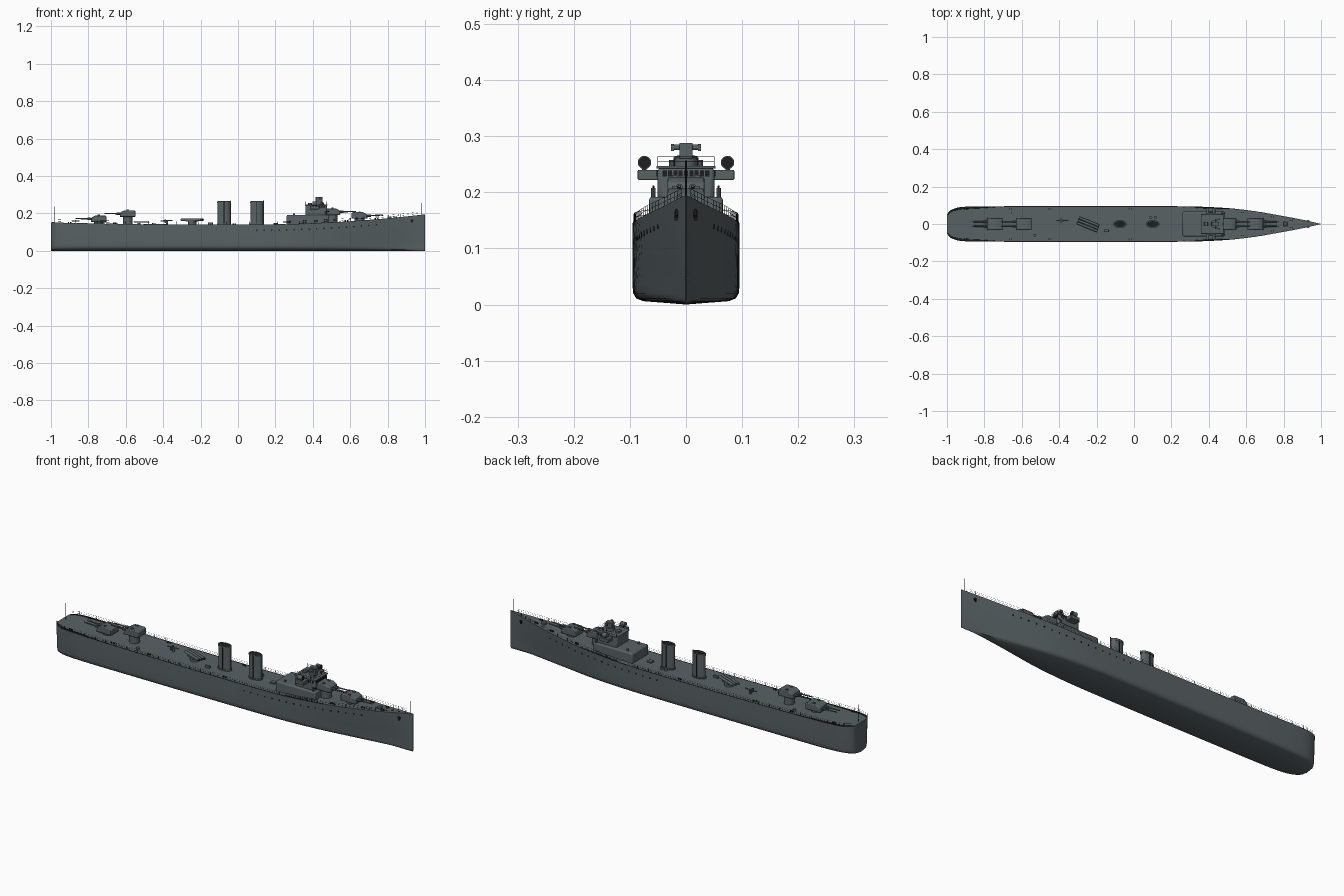
import bpy, bmesh, math
from mathutils import Vector, Matrix

cube = bpy.data.objects.get("Cube")
if cube:
    bpy.data.objects.remove(cube, do_unlink=True)


def material(name, rgb):
    m = bpy.data.materials.new(name)
    m.use_nodes = True
    m.diffuse_color = (*rgb, 1)
    m.node_tree.nodes["Principled BSDF"].inputs["Base Color"].default_value = (*rgb, 1)
    return m


GREY = material("warship grey", (0.10, 0.122, 0.13))
DARK = material("near black", (0.012, 0.013, 0.014))


def finish(name, bm, mat, bevel=0, angle=35):
    bmesh.ops.recalc_face_normals(bm, faces=bm.faces)
    me = bpy.data.meshes.new(name)
    bm.to_mesh(me)
    bm.free()
    me.materials.append(mat)
    me.shade_smooth()
    me.set_sharp_from_angle(angle=math.radians(angle))
    ob = bpy.data.objects.new(name, me)
    bpy.context.collection.objects.link(ob)
    if bevel:
        mod = ob.modifiers.new("Bevel", "BEVEL")
        mod.width, mod.segments = bevel, 2
    return ob


def box(name, x, y, z, mat=GREY, bevel=0, turn=0):
    """Box from (min, max) ranges on each axis, turned about its own centre."""
    bm = bmesh.new()
    size = [r[1] - r[0] for r in (x, y, z)]
    mid = Vector([(r[0] + r[1]) / 2 for r in (x, y, z)])
    bmesh.ops.create_cube(bm, size=1, matrix=Matrix.Translation(mid)
                          @ Matrix.Rotation(turn, 4, "Z") @ Matrix.Diagonal((*size, 1)))
    return finish(name, bm, mat, bevel)


def rod(name, a, b, r, mat=GREY, sides=12, tip=None, flat=1):
    """Cylinder or cone from a to b; flat squashes it across y."""
    a, b = Vector(a), Vector(b)
    bm = bmesh.new()
    rot = (b - a).to_track_quat("Z", "Y").to_matrix().to_4x4()
    bmesh.ops.create_cone(bm, cap_ends=True, segments=sides, radius1=r,
                          radius2=r if tip is None else tip, depth=(b - a).length,
                          matrix=Matrix.Translation((a + b) / 2) @ rot @ Matrix.Diagonal((1, flat, 1, 1)))
    return finish(name, bm, mat)


def wires(name, paths, r, mat=DARK):
    cu = bpy.data.curves.new(name, "CURVE")
    cu.dimensions = "3D"
    cu.bevel_depth, cu.bevel_resolution = r, 0
    for path in paths:
        sp = cu.splines.new("POLY")
        sp.points.add(len(path) - 1)
        for p, co in zip(sp.points, path):
            p.co = (*co, 1)
    cu.materials.append(mat)
    ob = bpy.data.objects.new(name, cu)
    bpy.context.collection.objects.link(ob)


# Hull lines: x, deck half width, lower half width, deck height
LINES = [(-1, .05, .045, .153), (-.99, .066, .06, .152), (-.97, .079, .074, .151),
         (-.93, .09, .086, .149), (-.84, .094, .093, .147), (-.5, .095, .095, .142),
         (0, .095, .095, .14), (.3, .094, .091, .143), (.5, .085, .076, .152),
         (.65, .068, .053, .162), (.8, .042, .027, .174), (.9, .023, .011, .184),
         (1, .0006, .0006, .195)]


def line(x):
    """Smoothed hull line values at x."""
    i = max(k for k in range(len(LINES) - 1) if LINES[k][0] <= x + 1e-9)
    p, q = LINES[i], LINES[i + 1]
    o, s = LINES[max(i - 1, 0)], LINES[min(i + 2, len(LINES) - 1)]
    h = q[0] - p[0]
    t = (x - p[0]) / h
    out = []
    for k in (1, 2, 3):
        m0 = (q[k] - o[k]) / (q[0] - o[0]) * h
        m1 = (s[k] - p[k]) / (s[0] - p[0]) * h
        out.append((2*t**3 - 3*t*t + 1) * p[k] + (t**3 - 2*t*t + t) * m0
                   + (3*t*t - 2*t**3) * q[k] + (t**3 - t*t) * m1)
    return out


def deck(x):
    return line(x)[2]


def side(x, z):
    """Hull half width on the upper side plating."""
    w, low, top = line(x)
    mid = low * .6 + w * .4
    return mid + (w - mid) * (z - .07) / (top - .07)


def section(x):
    w, low, top = line(x)
    return [(0, 0), (low * .8, .006), (low * .93, .011), (low * .985, .02),
            (low, .034), (low * .6 + w * .4, .07), (w, top)]


xs = [-1, -.995, -.99, -.98, -.97, -.95, -.93, -.89] + [-.84 + .04 * i for i in range(46)] + [1]
bm = bmesh.new()
rings = []
for x in xs:
    half = section(x)
    full = [(-y, z) for y, z in reversed(half[1:])] + half
    rings.append([bm.verts.new((x, y, z)) for y, z in full])
for a, b in zip(rings, rings[1:]):
    n = len(a)
    for j in range(n):
        bm.faces.new((a[j], a[(j + 1) % n], b[(j + 1) % n], b[j]))
bm.faces.new(rings[0])
bm.faces.new(rings[-1])
finish("hull", bm, GREY, angle=40)

# Deck edge strips and railings
for s, tag in ((1, "left"), (-1, "right")):
    for part, lo, hi, wide in (("stern", -.995, -.7, .012), ("bridge", .33, .55, .008), ("middle", -.7, .33, .002)):
        bm = bmesh.new()
        old = None
        for i in range(25):
            t = i / 24
            x = lo + (hi - lo) * t
            w, _, z = line(x)
            k = wide if part == "middle" else .002 + (wide - .002) * math.sin(math.pi * (.3 + .7 * t))
            new = [bm.verts.new((x, s * w, z + .0006)), bm.verts.new((x, s * (w - k), z + .0006))]
            if old:
                bm.faces.new((old[0], old[1], new[1], new[0]))
            old = new
        strip = finish(f"{tag}_{part}_deck_edge", bm, DARK)
        mod = strip.modifiers.new("Thickness", "SOLIDIFY")
        mod.thickness, mod.offset = .001, 0
    rx = [-.99 + .03 * i for i in range(66)]
    foot = [Vector((x, s * max(line(x)[0] - .002, .001), deck(x))) for x in rx]
    paths = [[p + Vector((0, 0, h)) for p in foot] for h in (.008, .016)]
    paths += [[p, p + Vector((0, 0, .016))] for p in foot]
    wires(f"{tag}_railing", paths, .0004)

    # Portholes and anchors
    for i in range(17):
        x = .1 + .04 * i
        z = deck(x) - .03
        y = s * side(x, z)
        rod(f"{tag}_porthole", (x, y - s * .004, z), (x, y + s * .0008, z), .0045, DARK, 10)
    y = s * side(.93, .162)
    rod(f"{tag}_hawse", (.93, y - s * .005, .162), (.93, y + s * .003, .162), .008, DARK, 10)
    box(f"{tag}_anchor", (.927, .933), sorted((y, y + s * .005)), (.15, .168), DARK)

    # Bollards, vents and deck lockers
    for x in (-.9, -.66, -.45, -.02, .58, .74, .84):
        y = s * (line(x)[0] - .015)
        for dx in (-.006, .006):
            rod(f"{tag}_bollard", (x + dx, y, deck(x) - .002), (x + dx, y, deck(x) + .007), .0035, DARK, 8)


def turret(name, x, z, face, base):
    """Twin gun house with a sloped front, facing +x or -x."""
    prof = [(-.043, 0), (-.043, .03), (-.034, .035), (.018, .035), (.038, .024), (.043, 0)]
    bm = bmesh.new()
    a, b = [[bm.verts.new((x + face * px, s * .033, z + pz)) for px, pz in prof] for s in (1, -1)]
    bm.faces.new(a)
    bm.faces.new(b)
    for i in range(len(prof)):
        j = (i + 1) % len(prof)
        bm.faces.new((a[i], a[j], b[j], b[i]))
    finish(name, bm, GREY, .004)
    rod(name + "_mount", (x, 0, base - .004), (x, 0, z + .002), .026, GREY, 24)
    for s in (1, -1):
        y = s * .012
        rod(name + "_gun", (x + face * .03, y, z + .016), (x + face * .125, y, z + .019), .0042, GREY, 10, .0026)
        rod(name + "_gun_sleeve", (x + face * .03, y, z + .016), (x + face * .06, y, z + .017), .0065, GREY, 10)
        box(name + "_sight_hood", (x - .006, x + .006), (s * .02 - .005, s * .02 + .005), (z + .034, z + .039), GREY)


turret("fore_turret", .65, .172, 1, deck(.65))
turret("upper_fore_turret", .505, .192, 1, deck(.5))
turret("upper_aft_turret", -.59, .182, -1, deck(-.59))
turret("aft_turret", -.745, .154, -1, deck(-.745))

# Superstructure and bridge
box("deckhouse", (.26, .485), (-.066, .066), (.135, .192), GREY, .006)
box("bridge", (.36, .475), (-.051, .051), (.18, .244), GREY, .008)
box("bridge_roof", (.357, .479), (-.053, .053), (.242, .247), GREY, .002)
for i in range(9):
    y = (i - 4) * .0095
    box("front_window", (.474, .4765), (y - .0037, y + .0037), (.228, .239), DARK)
for s, tag in ((1, "left"), (-1, "right")):
    for i in range(5):
        x = .41 + i * .013
        box(f"{tag}_bridge_window", (x - .004, x + .004), sorted((s * .05, s * .0522)), (.228, .239), DARK)
    box(f"{tag}_bridge_wing", (.385, .435), sorted((s * .045, s * .086)), (.222, .24), GREY, .002)
    # Searchlight
    y = s * .074
    rod(f"{tag}_searchlight_post", (.41, y, .238), (.41, y, .248), .004, GREY, 10)
    rod(f"{tag}_searchlight", (.397, y, .253), (.422, y, .253), .012, GREY, 20)
    rod(f"{tag}_searchlight_lens", (.42, y, .253), (.4235, y, .253), .0105, DARK, 20)
    wires(f"{tag}_bridge_rail", [[(.36, s * .05, z), (.475, s * .05, z), (.475, 0, z)] for z in (.255, .264)]
          + [[(x, s * .05, .245), (x, s * .05, .264)] for x in (.36, .39, .42, .45, .475)], .0005)
    rod(f"{tag}_vent", (.3, s * .045, .19), (.3, s * .045, .2), .006, GREY, 12)
    rod(f"{tag}_light_gun_mount", (.47, s * .058, .19), (.47, s * .058, .208), .004, GREY, 10)
    rod(f"{tag}_light_gun", (.465, s * .058, .208), (.49, s * .058, .211), .0016, DARK, 8)

# Gun director with range finder
rod("director_base", (.43, 0, .245), (.43, 0, .262), .02, GREY, 20)
box("director", (.415, .452), (-.012, .012), (.26, .288), GREY, .002)
rod("range_finder", (.44, -.027, .28), (.44, .027, .28), .005, GREY, 12)
for s in (1, -1):
    box("range_finder_end", (.434, .447), (s * .024 - .003, s * .024 + .003), (.274, .286), GREY)
    rod("lookout_sight", (.455, s * .025, .246), (.455, s * .025, .258), .005, GREY, 10)
box("chart_table", (.375, .395), (-.012, .012), (.245, .257), GREY, .002)

# Funnels with dark openings and steam pipes
for x, tag in ((-.075, "aft"), (.1, "fore")):
    rod(tag + "_funnel", (x, 0, .132), (x, 0, .258), .034, GREY, 32, flat=.56)
    rod(tag + "_funnel_rim", (x, 0, .255), (x, 0, .265), .036, GREY, 32, flat=.58)
    rod(tag + "_funnel_opening", (x, 0, .263), (x, 0, .2656), .031, DARK, 32, flat=.52)
    rod(tag + "_funnel_base", (x, 0, .132), (x, 0, .146), .038, GREY, 32, flat=.62)
    for s in (1, -1):
        rod(tag + "_steam_pipe", (x, s * .0205, .14), (x, s * .0205, .262), .0022, DARK, 8)
    rod(tag + "_funnel_whistle", (x + .036, 0, .14), (x + .036, 0, .27), .0022, GREY, 8)

# Triple torpedo mount, trained off the centre line
turn = math.radians(-22)
fwd, across = Vector((math.cos(turn), math.sin(turn), 0)), Vector((-math.sin(turn), math.cos(turn), 0))
mid = Vector((-.245, -.002, .166))
rod("torpedo_mount", (mid.x, mid.y, .136), (mid.x, mid.y, .16), .022, GREY, 24)
box("torpedo_cradle", (mid.x - .025, mid.x + .025), (mid.y - .024, mid.y + .024), (.156, .164), GREY, 0, turn)
for k in (-1, 0, 1):
    c = mid + across * k * .015
    rod("torpedo_tube", c - fwd * .058, c + fwd * .058, .0068, GREY, 14)
    rod("torpedo_tube_mouth", c + fwd * .057, c + fwd * .0586, .0055, DARK, 14)

# Light gun, lockers and vents on the main deck
rod("deck_gun_post", (-.38, .018, .136), (-.38, .018, .16), .006, GREY, 12)
rod("deck_gun", (-.415, .018, .16), (-.35, .018, .162), .003, GREY, 8)
box("deck_gun_shield", (-.392, -.386), (.006, .03), (.15, .168), GREY)
box("deck_locker", (-.16, -.135), (-.042, -.03), (.136, .152), GREY, .001)
for x, y in ((.09, .035), (.115, .035), (-.66, .06), (-.53, -.06)):
    rod("deck_vent", (x, y, .136), (x, y, .152), .008, GREY, 14)
box("deck_hatch", (.19, .215), (-.012, .012), (.136, .148), GREY, .001)
box("anchor_winch", (.8, .82), (-.01, .01), (.172, .184), GREY, .002)

# Flag staffs
rod("stern_staff", (-.982, 0, .148), (-.982, 0, .237), .0014, DARK, 8)
rod("bow_staff", (.982, 0, .188), (.982, 0, .257), .0014, DARK, 8)
